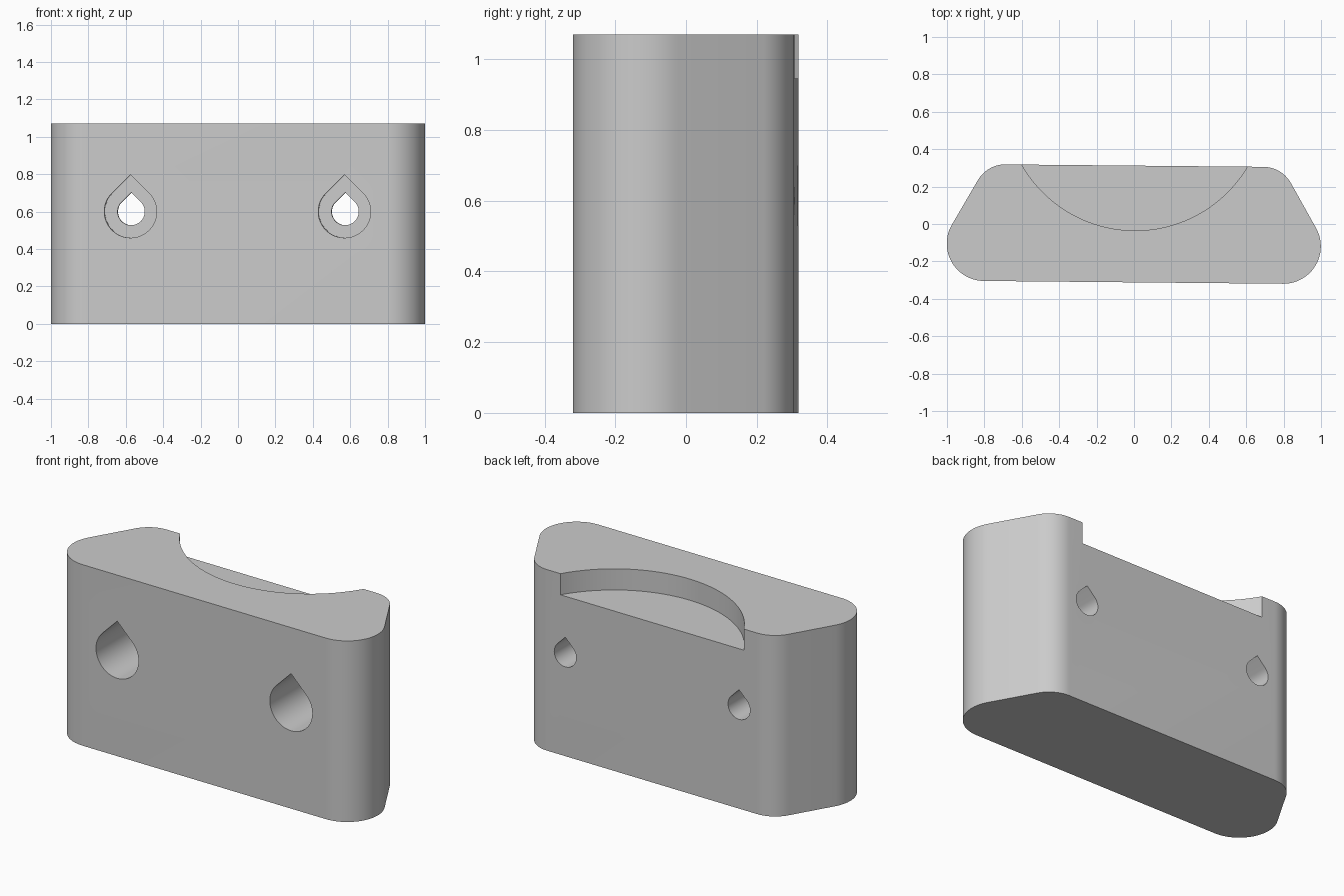
import bpy
import bmesh
from math import radians, sin, cos, sqrt
from mathutils import Matrix

if "Cube" in bpy.data.objects:
    bpy.data.objects.remove(bpy.data.objects["Cube"], do_unlink=True)

HEIGHT = 1.07
HALF_DEPTH = 0.312
TURN = Matrix.Rotation(-0.0094, 4, 'Z')   # whole block sits very slightly turned

grey = bpy.data.materials.new("plain_grey")
grey.use_nodes = True
colour = (0.6, 0.6, 0.6, 1)
grey.diffuse_color = colour
grey.node_tree.nodes["Principled BSDF"].inputs["Base Color"].default_value = colour


def arc(cx, cy, r, start, end, steps):
    angles = [radians(start + (end - start) * i / steps) for i in range(steps + 1)]
    return [(cx + r * cos(a), cy + r * sin(a)) for a in angles]


def prism(name, outline, low, high, along_y=False):
    """Extrude a closed outline along z, or along y when it is drawn in x and z."""
    bm = bmesh.new()
    place = (lambda u, v, w: (u, w, v)) if along_y else (lambda u, v, w: (u, v, w))
    face = bm.faces.new([bm.verts.new(place(u, v, low)) for u, v in outline])
    moved = bmesh.ops.extrude_face_region(bm, geom=[face])["geom"]
    shift = place(0, 0, high - low)
    bmesh.ops.translate(bm, vec=shift, verts=[g for g in moved if isinstance(g, bmesh.types.BMVert)])
    bmesh.ops.recalc_face_normals(bm, faces=bm.faces)
    bm.transform(TURN)
    mesh = bpy.data.meshes.new(name)
    bm.to_mesh(mesh)
    bm.free()
    mesh.materials.append(grey)
    obj = bpy.data.objects.new(name, mesh)
    bpy.context.collection.objects.link(obj)
    return obj


def teardrop(x, z, r):
    """Round hole with a pointed roof."""
    return arc(x, z, r, 135, 405, 36) + [(x, z + r * sqrt(2))]


# Block: wide rounded front corners, slanted sides, smaller rounded back corners
right_half = arc(0.8, -0.112, 0.2, -90, 30, 24) + arc(0.69, 0.143, 0.169, 30, 90, 14)
outline = right_half + [(-x, y) for x, y in reversed(right_half)]
block = prism("mounting_block", outline, 0, HEIGHT)

# Cutters: curved shelf at the top back, and stepped screw holes
cutters = [prism("shelf_cutter", arc(0, 0.663, 0.698, 0, 357.5, 143), 0.945, HEIGHT + 0.2)]
for side, x in (("right", -0.572), ("left", 0.572)):
    cutters.append(prism(side + "_screw_head_cutter", teardrop(x, 0.6, 0.14),
                         -0.6, 0.09, along_y=True))
    cutters.append(prism(side + "_screw_shaft_cutter", teardrop(x, 0.6, 0.0725),
                         -0.7, 0.6, along_y=True))

bpy.ops.object.select_all(action='DESELECT')
block.select_set(True)
bpy.context.view_layer.objects.active = block
for cutter in cutters:
    cutter.hide_render = True
    mod = block.modifiers.new(cutter.name, 'BOOLEAN')
    mod.operation = 'DIFFERENCE'
    mod.solver = 'EXACT'
    mod.object = cutter
    bpy.ops.object.modifier_apply(modifier=mod.name)
    bpy.data.objects.remove(cutter, do_unlink=True)

bpy.ops.object.shade_smooth_by_angle(angle=radians(30))
